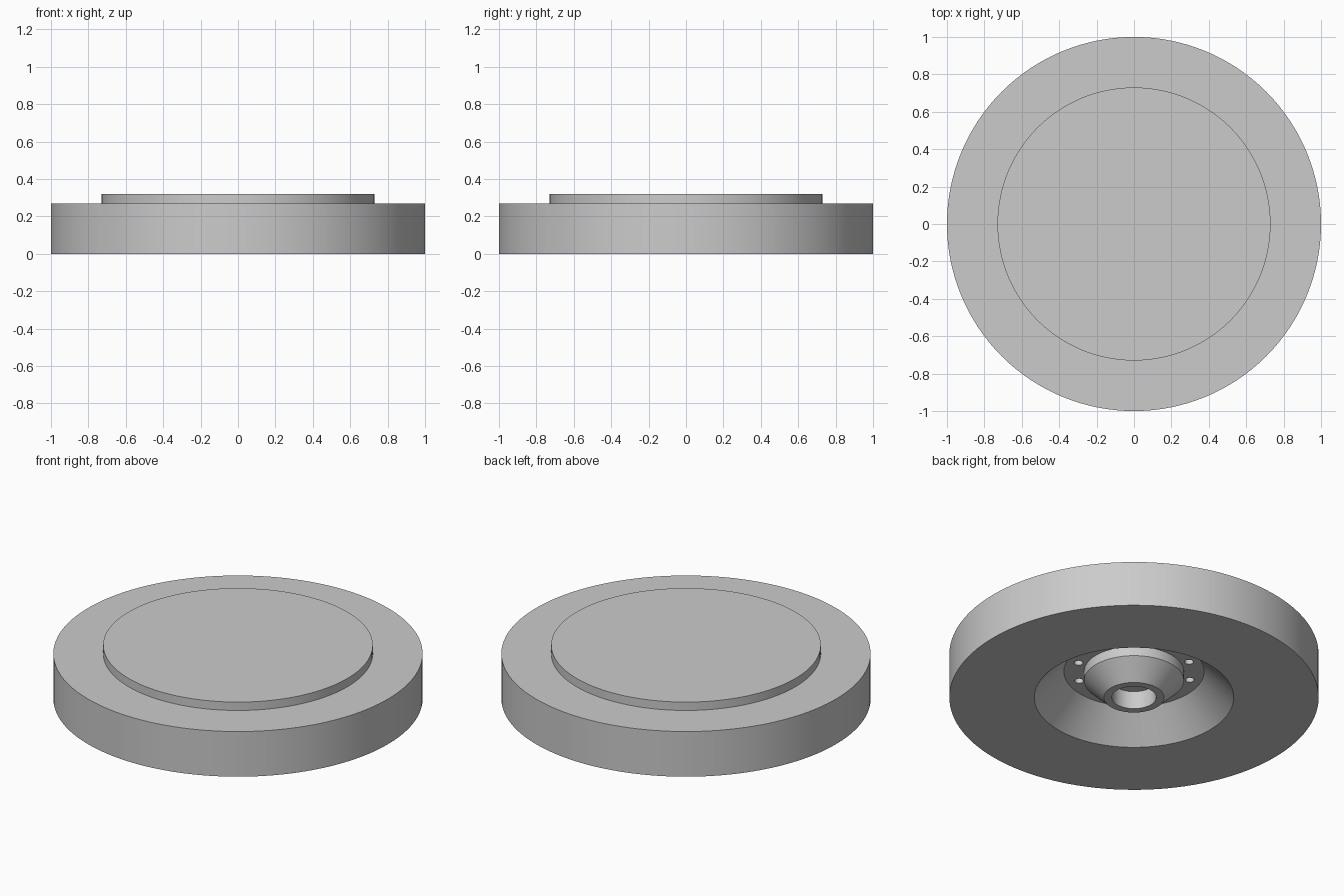
import bpy, bmesh
from math import radians, cos, sin, tau

cube = bpy.data.objects.get("Cube")
if cube:
    bpy.data.objects.remove(cube, do_unlink=True)

grey = bpy.data.materials.new("plain grey")
grey.use_nodes = True
colour = (0.6, 0.6, 0.6, 1)
grey.diffuse_color = colour
grey.node_tree.nodes["Principled BSDF"].inputs["Base Color"].default_value = colour


def lathe(name, profile, steps=128):
    """Turn an (r, z) profile, starting and ending on the axis, into a solid."""
    bm = bmesh.new()
    verts = [bm.verts.new((r, 0, z)) for r, z in profile]
    edges = [bm.edges.new(pair) for pair in zip(verts, verts[1:])]
    bmesh.ops.spin(bm, geom=verts + edges, cent=(0, 0, 0), axis=(0, 0, 1),
                   angle=tau, steps=steps)
    bmesh.ops.remove_doubles(bm, verts=bm.verts, dist=1e-4)
    bmesh.ops.recalc_face_normals(bm, faces=bm.faces)
    mesh = bpy.data.meshes.new(name)
    bm.to_mesh(mesh)
    bm.free()
    mesh.materials.append(grey)
    obj = bpy.data.objects.new(name, mesh)
    bpy.context.collection.objects.link(obj)
    return obj


# Main levels
STEP, RECESS, HUB = 0.27, 0.163, 0.106

# Wheel: raised top disc, rim, conical underside recess and central hub
wheel = lathe("wheel_body", [
    (0, 0.32), (0.73, 0.32), (0.73, STEP),          # raised disc
    (1, STEP), (1, 0),                              # rim
    (0.54, 0), (0.38, RECESS),                      # conical recess
    (0.27, RECESS), (0.27, HUB), (0.163, 0),        # tapered hub
    (0.12, 0), (0.12, HUB), (0, HUB),               # blind centre bore
])

bpy.ops.object.select_all(action="DESELECT")
wheel.select_set(True)
bpy.context.view_layer.objects.active = wheel

# Two opposite pairs of small holes in the recess floor
for angle in (121, 157, 301, 337):
    a = radians(angle)
    cutter = lathe("hole_cutter", [(0, 0.14), (0.024, 0.14), (0.024, 0.25), (0, 0.25)], 24)
    cutter.location = (0.315 * cos(a), 0.315 * sin(a), 0)
    cutter.hide_render = True
    cut = wheel.modifiers.new("hole", "BOOLEAN")
    cut.operation = "DIFFERENCE"
    cut.solver = "EXACT"
    cut.object = cutter
    bpy.ops.object.modifier_apply(modifier=cut.name)
    bpy.data.objects.remove(cutter, do_unlink=True)

bpy.ops.object.shade_smooth_by_angle(angle=radians(25))
